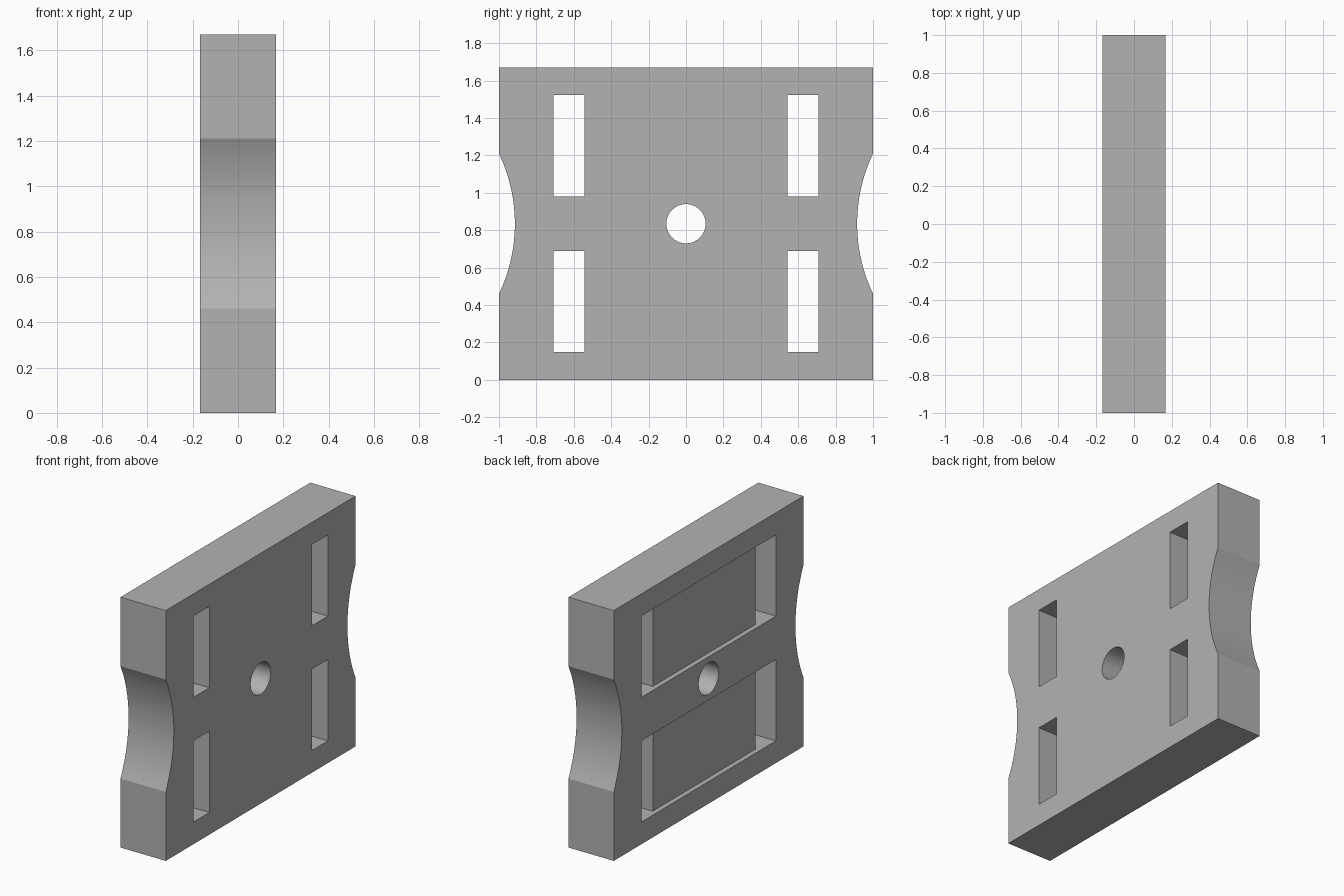
import bpy
from math import pi, radians

if "Cube" in bpy.data.objects:
    bpy.data.objects.remove(bpy.data.objects["Cube"])

THICK, HEIGHT = 0.334, 1.67
MID = HEIGHT / 2
HALF = THICK / 2

grey = bpy.data.materials.new("light grey")
grey.use_nodes = True
colour = (0.45, 0.45, 0.45, 1)
grey.diffuse_color = colour
grey.node_tree.nodes["Principled BSDF"].inputs["Base Color"].default_value = colour


def box(name, centre, size):
    bpy.ops.mesh.primitive_cube_add(size=1, location=centre)
    ob = bpy.context.object
    ob.name = name
    ob.scale = size
    bpy.ops.object.transform_apply(location=False, rotation=False, scale=True)
    ob.data.materials.append(grey)
    return ob


def cylinder_x(name, y, radius, sides):
    bpy.ops.mesh.primitive_cylinder_add(vertices=sides, radius=radius, depth=1,
                                        location=(0, y, MID), rotation=(0, pi / 2, 0))
    ob = bpy.context.object
    ob.name = name
    ob.data.materials.append(grey)
    return ob


plate = box("slotted_plate", (0, 0, MID), (THICK, 2, HEIGHT))

# Central bore and the shallow scallops in both ends
cutters = [cylinder_x("bore_cutter", 0, 0.105, 64)]
scallop_radius, scallop_depth = 0.87, 0.085
for side in (-1, 1):
    y = side * (1 - scallop_depth + scallop_radius)
    cutters.append(cylinder_x("scallop_cutter", y, scallop_radius, 160))

# Two rows: a pair of through slots joined by a shallow recess on the -x face
slot_height, recess_depth = 0.542, 0.033
for row in (-1, 1):
    z = MID + row * 0.416
    for side in (-1, 1):
        cutters.append(box("slot_cutter", (0, side * 0.625, z), (1, 0.167, slot_height)))
    cutters.append(box("recess_cutter", (-HALF, 0, z), (recess_depth * 2, 1.25, slot_height)))

bpy.ops.object.select_all(action="DESELECT")
plate.select_set(True)
bpy.context.view_layer.objects.active = plate
for cutter in cutters:
    cutter.hide_render = True
    mod = plate.modifiers.new("cut", "BOOLEAN")
    mod.operation = "DIFFERENCE"
    mod.solver = "EXACT"
    mod.object = cutter
    bpy.ops.object.modifier_apply(modifier=mod.name)
    bpy.data.objects.remove(cutter)

bpy.ops.object.shade_smooth_by_angle(angle=radians(20))
